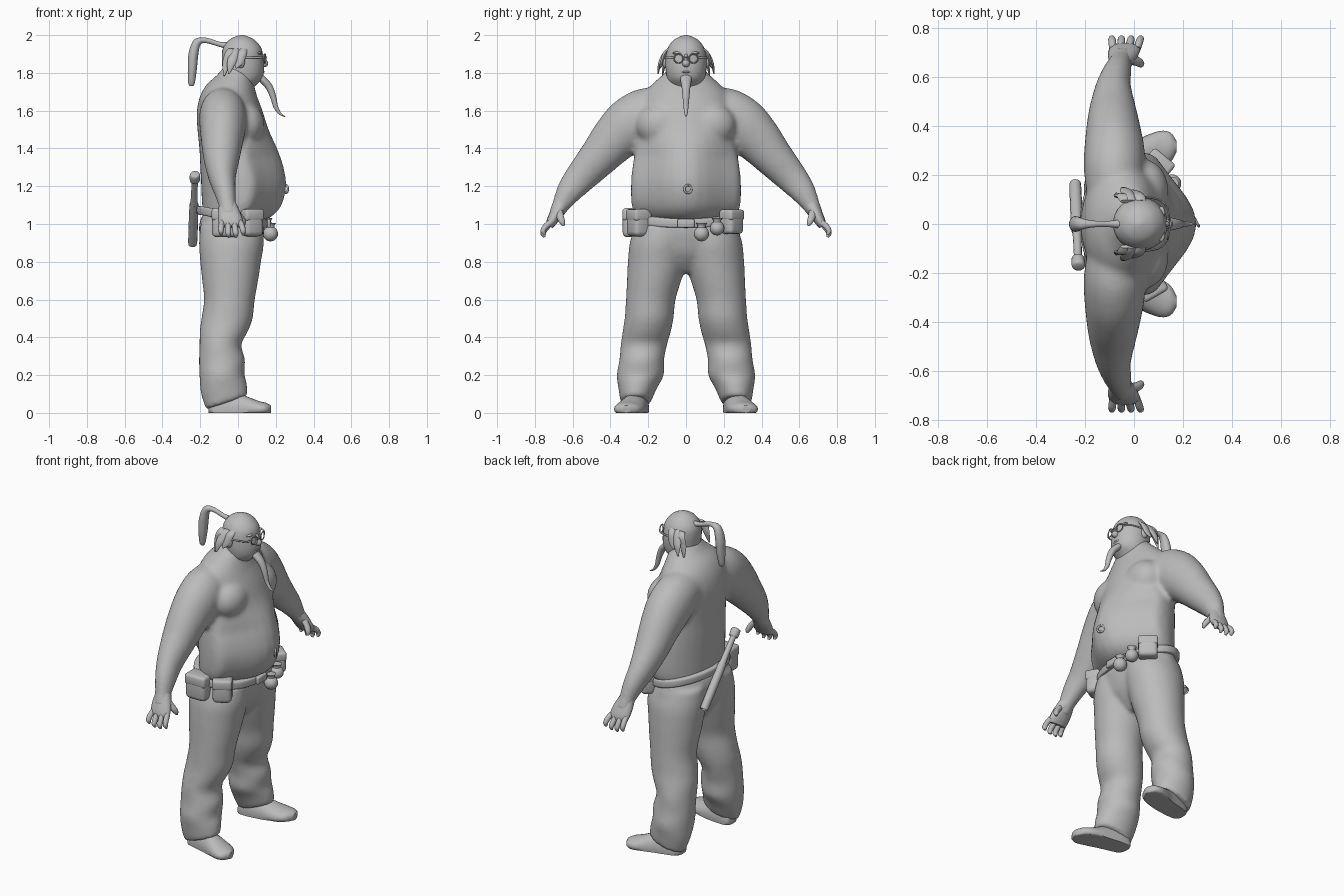
import bpy, bmesh, math
from mathutils import Vector, Matrix, Euler

grey = bpy.data.materials.new("plain grey")
grey.diffuse_color = (0.5, 0.5, 0.5, 1)


def finish(name, bm, remesh=0, angle=50):
    """Turn a bmesh into a smooth shaded object, optionally fused into one skin."""
    bmesh.ops.recalc_face_normals(bm, faces=bm.faces[:])
    me = bpy.data.meshes.new(name)
    bm.to_mesh(me)
    bm.free()
    me.materials.append(grey)
    ob = bpy.data.objects.new(name, me)
    bpy.context.collection.objects.link(ob)
    bpy.ops.object.select_all(action='DESELECT')
    ob.select_set(True)
    bpy.context.view_layer.objects.active = ob
    bpy.ops.object.shade_smooth_by_angle(angle=math.radians(angle))
    if remesh:
        m = ob.modifiers.new("fuse", 'REMESH')
        m.mode, m.voxel_size, m.use_smooth_shade = 'VOXEL', remesh, True
        s = ob.modifiers.new("soften", 'SMOOTH')
        s.factor, s.iterations = 0.5, 14
    return ob


def loft(bm, keys, seg=24, steps=4):
    """Skin smoothly interpolated ellipses; key = (centre, axis a, axis b)."""
    n, rings = len(keys), []
    for i in range(n - 1):
        k = [keys[max(0, min(n - 1, i + d))] for d in (-1, 0, 1, 2)]
        for j in range(steps + (i == n - 2)):
            t = j / steps
            c, a, b = [(2 * q[1] + (q[2] - q[0]) * t + (2 * q[0] - 5 * q[1] + 4 * q[2] - q[3]) * t * t
                        + (3 * q[1] - q[0] - 3 * q[2] + q[3]) * t ** 3) / 2 for q in zip(*k)]
            rings.append([bm.verts.new(c + a * math.cos(w) + b * math.sin(w))
                          for w in (2 * math.pi * s / seg for s in range(seg))])
    for p, q in zip(rings, rings[1:]):
        for s in range(seg):
            bm.faces.new((p[s], p[(s + 1) % seg], q[(s + 1) % seg], q[s]))
    bm.faces.new(rings[0])
    bm.faces.new(rings[-1])


def stack(bm, rows, seg=32):
    """Horizontal sections: z, back x, front x, inner y, outer y, (front rise)."""
    loft(bm, [(Vector(((r[1] + r[2]) / 2, (r[3] + r[4]) / 2, r[0])),
               Vector(((r[2] - r[1]) / 2, 0, r[5] if len(r) > 5 else 0)),
               Vector((0, (r[4] - r[3]) / 2, 0))) for r in rows], seg)


def tube(bm, rows, side, seg=16):
    """Sections along a path: x, y, z, half width along side, half thickness."""
    pts, side = [Vector(r[:3]) for r in rows], Vector(side)
    keys = []
    for i, r in enumerate(rows):
        tan = pts[min(i + 1, len(pts) - 1)] - pts[max(i - 1, 0)]
        keys.append((pts[i], side * r[3], tan.cross(side).normalized() * r[4]))
    loft(bm, keys, seg)


def ball(bm, centre, radii):
    bmesh.ops.create_uvsphere(bm, u_segments=20, v_segments=12, radius=1,
                              matrix=Matrix.LocRotScale(Vector(centre), None, Vector(radii)))


def box(bm, centre, size, turn=0):
    b = bmesh.new()
    bmesh.ops.create_cube(b, size=1, matrix=Matrix.LocRotScale(
        Vector(centre), Euler((0, 0, math.radians(turn))), Vector(size)))
    bmesh.ops.bevel(b, geom=b.edges[:], offset=min(size) * 0.25, segments=3, profile=0.5, affect='EDGES')
    me = bpy.data.meshes.new("tmp")
    b.to_mesh(me)
    b.free()
    bm.from_mesh(me)
    bpy.data.meshes.remove(me)


# Torso, chest and arms fused into one skin
bm = bmesh.new()
stack(bm, [(z, xb, xf, -h, h) for z, xb, xf, h in (
    (1.01, -.16, .11, .21), (1.04, -.185, .18, .265), (1.1, -.19, .232, .288), (1.2, -.195, .256, .292),
    (1.3, -.2, .243, .284), (1.4, -.205, .208, .267), (1.5, -.215, .162, .25), (1.6, -.218, .13, .25),
    (1.68, -.2, .1, .23), (1.74, -.165, .085, .18), (1.79, -.11, .075, .125), (1.84, -.07, .05, .08))])
# belly narrows towards the front
for v in bm.verts:
    u = min(1, abs(v.co.y) / .29)
    v.co.x -= .2 * u * u * (1 - u * u) * min(1, max(0, v.co.x / .1)) * min(1, max(0, (1.5 - v.co.z) / .15))
for s in (1, -1):
    ball(bm, (.042, s * .135, 1.525), (.1, .13, .115))
    tube(bm, [(x, s * y, z, w, r) for x, y, z, w, r in (
        (-.08, .11, 1.605, .11, .125), (-.08, .21, 1.575, .125, .147), (-.08, .3, 1.52, .124, .147),
        (-.084, .385, 1.442, .112, .127), (-.087, .465, 1.35, .097, .106), (-.085, .555, 1.25, .074, .087),
        (-.07, .62, 1.17, .059, .069), (-.055, .668, 1.09, .046, .046), (-.045, .695, 1.04, .054, .038))],
        (1, 0, 0), 24)
finish("torso_and_arms", bm, .012)

# Hands with four fingers and a thumb
for s, label in ((1, "left"), (-1, "right")):
    bm = bmesh.new()
    tube(bm, [(x, s * y, z, w, t) for x, y, z, w, t in (
        (-.055, .655, 1.11, .045, .042), (-.045, .69, 1.05, .062, .034), (-.038, .715, 1.005, .064, .026),
        (-.037, .722, .985, .055, .018))], (1, 0, 0))
    for i, d in enumerate((0, .012, .012, 0)):
        x = -.086 + .033 * i
        tube(bm, [(x, s * .715, 1.01, .015, .017), (x - .003 + .004 * i, s * .745, .985 - d, .016, .016),
                  (x - .004 + .006 * i, s * .757, .96 - d, .014, .014),
                  (x - .003 + .006 * i, s * .748, .942 - d, .007, .007)], (1, 0, 0), 10)
    tube(bm, [(-.02, s * .675, 1.07, .026, .024), (.012, s * .665, 1.035, .021, .02),
              (.026, s * .655, 1.01, .016, .016), (.03, s * .648, .99, .007, .007)], (1, 0, 0), 10)
    finish(label + "_hand", bm)

# Trousers: hips and two baggy legs
bm = bmesh.new()
stack(bm, [(.74, -.09, .03, -.04, .04), (.8, -.14, .08, -.12, .12), (.86, -.18, .115, -.22, .22),
           (.95, -.205, .138, -.28, .28), (1.0, -.205, .14, -.272, .272), (1.05, -.19, .13, -.26, .26)])
for s in (1, -1):
    stack(bm, [(z, xb, xf, s * a, s * b, t) for z, xb, xf, a, b, t in (
        (1.0, -.2, .13, -.02, .268, 0), (.9, -.207, .137, -.02, .298, 0), (.8, -.2, .122, -.005, .308, 0),
        (.7, -.19, .107, .025, .313, 0), (.6, -.18, .089, .055, .318, 0), (.5, -.194, .078, .066, .325, 0),
        (.43, -.203, .052, .08, .336, 0), (.36, -.204, .018, .1, .346, 0), (.28, -.207, .038, .116, .353, 0),
        (.2, -.204, .033, .117, .367, .01), (.13, -.196, .046, .155, .358, .03),
        (.055, -.17, .053, .188, .347, .037))])
finish("trousers", bm, .011)

# Shoes with flat soles, toes turned out
for s, label in ((1, "left"), (-1, "right")):
    bm = bmesh.new()
    tube(bm, [(x, s * y, .02, w, h) for x, y, w, h in (
        (-.155, .248, .02, .03), (-.14, .25, .05, .07), (-.08, .258, .062, .1), (0, .273, .068, .085),
        (.06, .29, .076, .062), (.11, .304, .077, .043), (.15, .313, .06, .033), (.174, .317, .022, .02))],
        (0, 1, 0), 24)
    for v in bm.verts:
        v.co.z = max(v.co.z, 0)
    finish(label + "_shoe", bm)

# Belt, dropping towards the front, with a buckle roll
bm = bmesh.new()
stack(bm, [(1.015, -.208, .15, -.278, .278, -.035), (1.022, -.22, .158, -.286, .286, -.035),
           (1.055, -.22, .158, -.286, .286, -.035), (1.062, -.208, .15, -.278, .278, -.035)])
finish("belt", bm)
bm = bmesh.new()
box(bm, (.155, 0, 1.003), (.035, .09, .045))
finish("buckle", bm)

# Belt pouches with flaps
for name, c, size, turn in (("side_pouch", (-.07, -.285, 1.005), (.135, .1, .15), 0),
                            ("front_pouch", (.068, -.25, 1.005), (.11, .1, .14), 30),
                            ("left_pouch", (.1, .243, 1.01), (.11, .085, .125), -40)):
    bm = bmesh.new()
    box(bm, c, size, turn)
    box(bm, (c[0], c[1], c[2] + size[2] * .3), (size[0] * 1.04, size[1] * 1.04, size[2] * .45), turn)
    finish(name, bm)
for i, (x, y, z, r) in enumerate(((.172, .082, .948, .04), (.155, .165, .978, .038))):
    bm = bmesh.new()
    ball(bm, (x, y, z), (r, r, r))
    stack(bm, [(z + r * .6, x - .024, x + .024, y - .024, y + .024), (z + r, x - .02, x + .02, y - .02, y + .02),
               (z + r * 1.4, x - .028, x + .028, y - .028, y + .028)], 12)
    finish("round_pouch_%d" % (i + 1), bm)

# Baton slung across the back
bm = bmesh.new()
tube(bm, [(-.24 + .012 * t, .16 - .32 * t, .9 + .35 * t, r, r) for t, r in (
    (0, .018), (.02, .024), (.55, .024), (.6, .019), (.92, .017), (.94, .026), (1.03, .027), (1.05, .015))],
    (1, 0, 0), 12)
finish("baton", bm)

# Head with nose, ears and brows
bm = bmesh.new()
stack(bm, [(z, xb, xf, -h, h) for z, xb, xf, h in (
    (1.69, -.07, .06, .08), (1.73, -.075, .09, .088), (1.77, -.078, .128, .1), (1.82, -.082, .138, .108),
    (1.88, -.086, .133, .108), (1.93, -.08, .124, .097), (1.97, -.052, .093, .07), (1.99, -.02, .06, .038),
    (2.0, .01, .03, .008))])
ball(bm, (.138, 0, 1.85), (.022, .02, .02))
ball(bm, (.128, 0, 1.872), (.018, .012, .03))
ball(bm, (.125, 0, 1.805), (.016, .03, .008))
for s in (1, -1):
    ball(bm, (.015, s * .11, 1.86), (.022, .016, .035))
    ball(bm, (.112, s * .042, 1.905), (.015, .03, .008))
finish("head", bm)

# Glasses
for s, label in ((1, "left"), (-1, "right")):
    bpy.ops.mesh.primitive_torus_add(location=(.142, s * .04, 1.876), rotation=(0, math.pi / 2, s * .2),
                                     major_radius=.024, minor_radius=.0035, major_segments=24, minor_segments=8)
    ob = bpy.context.object
    ob.name = label + "_lens_rim"
    ob.data.materials.append(grey)
    bpy.ops.object.shade_smooth_by_angle(angle=1)
bm = bmesh.new()
tube(bm, [(.145, -.017, 1.88, .004, .004), (.15, 0, 1.884, .004, .004), (.145, .017, 1.88, .004, .004)], (1, 0, 0), 8)
for s in (1, -1):
    tube(bm, [(.138, s * .063, 1.88, .005, .004), (.1, s * .1, 1.882, .005, .004),
              (0, s * .116, 1.88, .005, .004)], (0, 0, 1), 8)
finish("glasses_frame", bm)

# Side tufts of hair
bm = bmesh.new()
for s in (1, -1):
    for x, out, low in ((-.055, .125, 1.785), (-.03, .148, 1.795), (.01, .138, 1.825)):
        tube(bm, [(x + .018, s * .092, 1.925, .02, .008), (x + .01, s * .113, 1.9, .026, .012),
                  (x - .005, s * (out - .01), 1.85, .023, .01), (x - .018, s * out, low, .004, .003)], (1, 0, 0), 10)
finish("side_hair", bm)

# Ponytail and beard
bm = bmesh.new()
tube(bm, [(-.06, 0, 1.945, .018, .018), (-.1, 0, 1.952, .013, .013), (-.17, 0, 1.972, .014, .014),
          (-.215, 0, 1.962, .024, .022), (-.236, 0, 1.9, .032, .026), (-.242, 0, 1.82, .03, .024),
          (-.246, 0, 1.75, .018, .018), (-.246, 0, 1.73, .008, .01)], (0, 1, 0))
finish("ponytail", bm)
bm = bmesh.new()
tube(bm, [(.1, 0, 1.79, .03, .02), (.13, 0, 1.765, .03, .02), (.165, 0, 1.725, .023, .019),
          (.187, 0, 1.67, .018, .016), (.2, 0, 1.62, .013, .012), (.222, 0, 1.585, .009, .007),
          (.25, 0, 1.567, .002, .002)], (0, 1, 0))
finish("beard", bm)

# Navel ring
bpy.ops.mesh.primitive_torus_add(location=(.254, .01, 1.185), rotation=(0, math.pi / 2, .5),
                                 major_radius=.021, minor_radius=.006, major_segments=20, minor_segments=8)
ob = bpy.context.object
ob.name = "navel_ring"
ob.data.materials.append(grey)
bpy.ops.object.shade_smooth_by_angle(angle=1)
